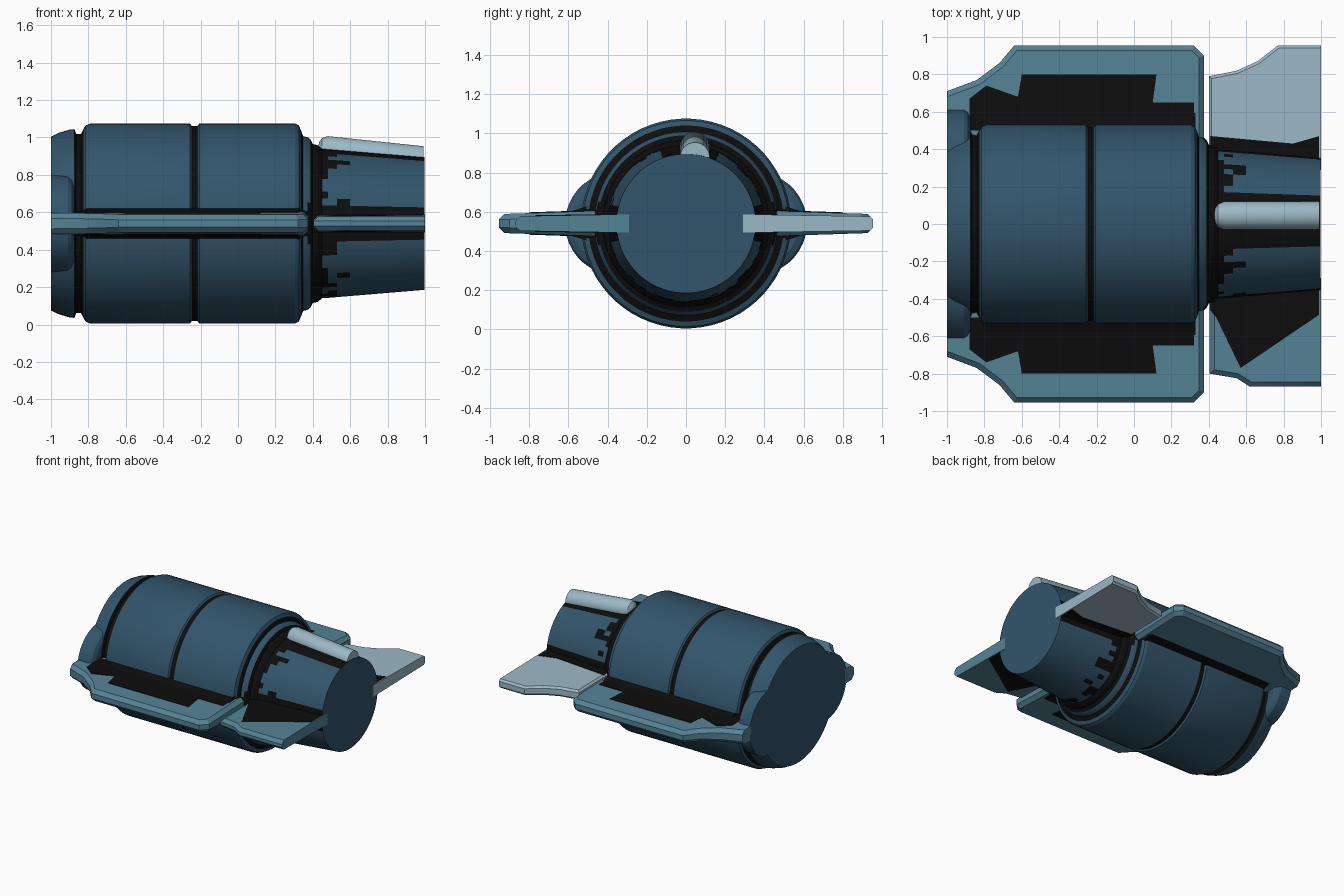
import bpy, bmesh, math, random

random.seed(4)
cube = bpy.data.objects.get("Cube")
if cube:
    bpy.data.objects.remove(cube)

AXIS_Z = 0.54


def material(name, rgb):
    m = bpy.data.materials.new(name)
    m.use_nodes = True
    m.diffuse_color = (*rgb, 1)
    m.node_tree.nodes["Principled BSDF"].inputs["Base Color"].default_value = (*rgb, 1)
    return m


NAVY = material("navy blue", (0.032, 0.09, 0.145))
TEAL = material("dusty teal", (0.09, 0.225, 0.3))
PALE = material("pale blue grey", (0.33, 0.48, 0.565))
BLACK = material("black", (0.004, 0.004, 0.004))


def finish(name, bm, mats):
    bmesh.ops.recalc_face_normals(bm, faces=bm.faces)
    mesh = bpy.data.meshes.new(name)
    bm.to_mesh(mesh)
    bm.free()
    obj = bpy.data.objects.new(name, mesh)
    bpy.context.collection.objects.link(obj)
    for m in mats:
        mesh.materials.append(m)
    bpy.ops.object.select_all(action="DESELECT")
    obj.select_set(True)
    bpy.context.view_layer.objects.active = obj
    bpy.ops.object.shade_smooth_by_angle(angle=math.radians(25))
    return obj


def lathe(name, profile, mats, sides=64, y=0.0, z=AXIS_Z, slope=0.0, rule=None):
    """Revolve (x, radius) points around a line along x that may slope in z."""
    bm = bmesh.new()
    x0 = profile[0][0]
    rings = []
    for x, r in profile:
        cz = z + slope * (x - x0)
        rings.append([bm.verts.new((x, y + r * math.sin(a), cz + r * math.cos(a)))
                      for a in (math.tau * (i + 0.5) / sides for i in range(sides))])
    for a, b in zip(rings, rings[1:]):
        for i in range(sides):
            j = (i + 1) % sides
            bm.faces.new((a[i], a[j], b[j], b[i]))
    bm.faces.new(rings[0])
    bm.faces.new(rings[-1])
    if rule:
        for f in bm.faces:
            f.material_index = rule(f.calc_center_median())
    return finish(name, bm, mats)


def slab(name, outline, side, root, tip, mat, low=-1, high=1, bevel=0.0):
    """Flat plate whose half thickness runs from root (y 0.3) to tip (y 0.95)."""
    bm = bmesh.new()
    layers = []
    for s in (low, high):
        layers.append([bm.verts.new((x, side * y, AXIS_Z + s * (root + (tip - root) * (y - 0.3) / 0.65)))
                       for x, y in outline])
    rims = [bm.faces.new(layer) for layer in layers]
    n = len(outline)
    for i in range(n):
        j = (i + 1) % n
        bm.faces.new((layers[0][i], layers[0][j], layers[1][j], layers[1][i]))
    bmesh.ops.recalc_face_normals(bm, faces=bm.faces)
    if bevel:
        edges = [e for f in rims for e in f.edges
                 if not all(abs(v.co.x) > 0.99 for v in e.verts)
                 and any(abs(v.co.y) > 0.61 for v in e.verts)]
        bmesh.ops.bevel(bm, geom=edges, offset=bevel, segments=1, affect="EDGES")
    return finish(name, bm, [mat])


# Main hull: nose, grooves, barrel and end rings
def hull_paint(c):
    bands = ((-0.882, -0.825), (-0.252, -0.212), (0.336, 0.349), (0.386, 0.5))
    if any(a < c.x < b for a, b in bands):
        return 1
    return int(-0.83 < c.x < 0.4 and abs(c.z - AXIS_Z) < 0.09 and abs(c.y) > 0.3)


lathe("hull", [(-1, 0.465), (-0.96, 0.485), (-0.9, 0.503), (-0.875, 0.505),
               (-0.865, 0.48), (-0.84, 0.478), (-0.825, 0.508), (-0.815, 0.525),
               (-0.79, 0.535), (-0.257, 0.535), (-0.247, 0.522), (-0.217, 0.522),
               (-0.207, 0.535), (0.305, 0.535), (0.325, 0.525), (0.336, 0.5),
               (0.348, 0.468), (0.372, 0.462), (0.388, 0.45), (0.4, 0.425),
               (0.425, 0.42), (0.45, 0.4)], [NAVY, BLACK], rule=hull_paint)


# Tapered tail with soot streaks at its base and dark strips by fins and spine
def tail_paint(c):
    if c.x > 0.99:
        return 0
    if abs(c.z - AXIS_Z) < 0.1:
        return 1
    if c.z > AXIS_Z and -0.13 < c.y < 0.16:
        return 1
    return int(random.random() < max(0, 0.6 - (c.x - 0.46) * 5))


lathe("tail_cone", [(0.44, 0.4), (0.48, 0.398), (0.53, 0.394), (0.6, 0.388), (0.997, 0.355)],
      [NAVY, BLACK], rule=tail_paint)

# Rounded spine on top of the tail
lathe("tail_spine", [(0.43, 0.02), (0.435, 0.04), (0.45, 0.062), (0.48, 0.075), (0.993, 0.075)],
      [PALE], sides=24, y=0.045, z=0.938, slope=-0.105)

PLATE = [(-1, 0.6), (-1, 0.71), (-0.84, 0.77), (-0.72, 0.86), (-0.64, 0.955),
         (0.32, 0.955), (0.375, 0.9), (0.375, 0.4), (-0.95, 0.4), (-0.95, 0.6)]
PLATE_PATCH = [(-0.88, 0.5), (-0.88, 0.67), (-0.79, 0.74), (-0.62, 0.68), (-0.6, 0.8),
               (0.12, 0.8), (0.1, 0.65), (0.32, 0.65), (0.32, 0.5)]
FAIRING = [(-0.81, 0.48), (-0.81, 0.6), (0.33, 0.6), (0.33, 0.48)]

for side, label in ((1, "back"), (-1, "front")):
    # Bulge on each side of the nose
    lathe("nose_bulge_" + label, [(-1, 0.262), (-0.91, 0.262), (-0.89, 0.25), (-0.875, 0.22)],
          [NAVY], sides=40, y=side * 0.355)
    # Side plate, its dark panel and the fairing at its root
    slab("side_plate_" + label, PLATE, side, 0.07, 0.048, TEAL, bevel=0.028)
    slab("side_plate_panel_" + label, PLATE_PATCH, side, 0.074, 0.052, BLACK,
         low=0 if side > 0 else -1)
    slab("plate_fairing_" + label, FAIRING, side, 0.15, -0.05, BLACK)

# Tail fins with dark root panels
slab("tail_fin_back", [(0.4, 0.29), (0.4, 0.79), (0.55, 0.82), (0.66, 0.87), (0.77, 0.955),
                       (1, 0.955), (1, 0.29)], 1, 0.047, 0.036, PALE, bevel=0.015)
slab("tail_fin_panel_back", [(0.41, 0.36), (0.41, 0.47), (0.85, 0.43), (0.99, 0.47), (0.99, 0.34)],
     1, 0.05, 0.039, BLACK)
slab("tail_fin_front", [(0.405, 0.29), (0.405, 0.8), (0.55, 0.825), (0.62, 0.87),
                        (1, 0.87), (1, 0.29)], -1, 0.047, 0.036, TEAL, bevel=0.025)
slab("tail_fin_panel_front", [(0.41, 0.36), (0.41, 0.46), (0.44, 0.5), (0.57, 0.77),
                              (0.99, 0.485), (0.99, 0.34)], -1, 0.05, 0.039, BLACK)
